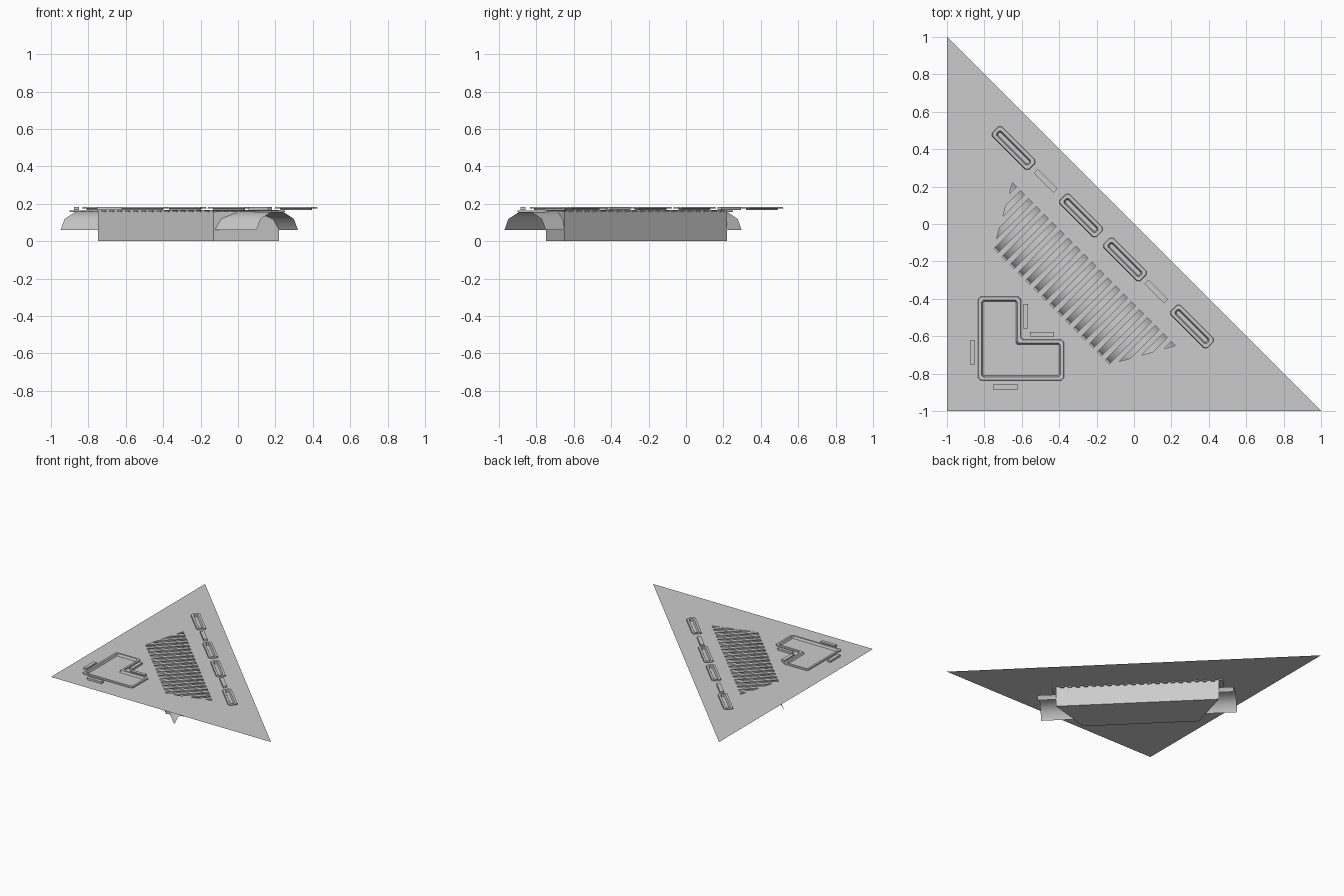
import bpy, bmesh, math
from mathutils import Vector

if "Cube" in bpy.data.objects:
    bpy.data.objects.remove(bpy.data.objects["Cube"])

PLATE_Z = 0.166
R = math.sqrt(0.5)


def diag(u, v):
    """Diagonal axes: u runs along the long edge, v points out across it."""
    return ((u + v) * R, (v - u) * R)


def make(name, bm, smooth=False):
    me = bpy.data.meshes.new(name)
    bm.to_mesh(me)
    bm.free()
    for p in me.polygons:
        p.use_smooth = smooth
    ob = bpy.data.objects.new(name, me)
    bpy.context.collection.objects.link(ob)
    return ob


def loft(bm, loops, closed=True):
    """Skin quads between successive loops of 3D points."""
    rows = [[bm.verts.new(p) for p in lp] for lp in loops]
    n = len(rows[0])
    for a, b in zip(rows, rows[1:]):
        for i in range(n if closed else n - 1):
            j = (i + 1) % n
            bm.faces.new((a[i], a[j], b[j], b[i]))
    return rows


def prism(bm, pts, z0, z1, top=True):
    rows = loft(bm, [[(x, y, z) for x, y in pts] for z in (z0, z1)])
    bm.faces.new(rows[0][::-1])
    if top:
        bm.faces.new(rows[1])


def inset(pts, d):
    """Offset a counter-clockwise outline inwards with mitred corners."""
    out = []
    for i, p in enumerate(pts):
        p = Vector(p)
        e0 = (p - Vector(pts[i - 1])).normalized()
        e1 = (Vector(pts[(i + 1) % len(pts)]) - p).normalized()
        n0, n1 = Vector((-e0.y, e0.x)), Vector((-e1.y, e1.x))
        out.append(p + (n0 + n1) * d / (1 + n0.dot(n1)))
    return out


def chamfer(pts, c):
    out = []
    for i, p in enumerate(pts):
        p = Vector(p)
        for q in (pts[i - 1], pts[(i + 1) % len(pts)]):
            out.append(p + (Vector(q) - p).normalized() * c)
    return out


def rim(name, pts):
    """Raised frame: flat lip with a steep inner wall down to the plate."""
    bm = bmesh.new()
    loops = []
    for d, z, c in ((0, 0.175, 0.014), (0.003, 0.184, 0.012),
                    (0.019, 0.184, 0.01), (0.026, PLATE_Z, 0.006)):
        loops.append([(p.x, p.y, z) for p in chamfer(inset(pts, d), c)])
    loft(bm, loops)
    make(name, bm)


def rect(cu, cv, lu, lv):
    return [(cu + a * lu / 2, cv + b * lv / 2) for a, b in ((-1, -1), (1, -1), (1, 1), (-1, 1))]


def bar(name, pts):
    bm = bmesh.new()
    prism(bm, pts, PLATE_Z, 0.182)
    make(name, bm)


# trapezoid opening shared by the plate and the tub
trap = [diag(u, v) for u, v in ((-0.438, -0.622), (0.438, -0.622), (0.615, -0.304), (-0.615, -0.304))]

# thin triangular plate with the opening
bm = bmesh.new()
edges = []
for loop in ([(-1, -1), (1, -1), (-1, 1)], trap):
    vs = [bm.verts.new((x, y, PLATE_Z)) for x, y in loop]
    edges += [bm.edges.new((vs[i - 1], vs[i])) for i in range(len(vs))]
bmesh.ops.triangle_fill(bm, edges=edges, use_beauty=True, normal=(0, 0, 1))
make("triangular_plate", bm)

# open tub below the plate
bm = bmesh.new()
prism(bm, trap, 0, PLATE_Z, top=False)
make("tub", bm)

# arched duct running through the tub and out of both ends
bm = bmesh.new()
arch = [(-0.46 + 0.156 * math.cos(math.pi * k / 5), 0.06 + 0.1 * math.sin(math.pi * k / 5))
        for k in range(6)]
loft(bm, [[(*diag(u, v), z) for v, z in arch] for u in (0.757, -0.725)], closed=False)
make("arched_duct", bm, smooth=True)

# grille slats across the opening
bm = bmesh.new()
for i in range(22):
    u = -0.63 + 0.06 * i
    prism(bm, [diag(*p) for p in rect(u, -0.46, 0.03, 0.34)], 0.156, 0.165)
make("grille_slats", bm)

# frames and bars along the long edge
for i, u in enumerate((-0.742, -0.232, 0.1, 0.607)):
    rim(f"edge_frame_{i}", [diag(*p) for p in rect(u, -0.168, 0.278, 0.074)])
for i, u in enumerate((-0.497, 0.339)):
    bar(f"edge_bar_{i}", [diag(*p) for p in rect(u, -0.171, 0.148, 0.03)])

# L-shaped frame and its surrounding bars
rim("corner_frame", [(-0.834, -0.837), (-0.375, -0.837), (-0.375, -0.617),
                     (-0.605, -0.617), (-0.605, -0.388), (-0.834, -0.388)])
for i, r in enumerate(((-0.864, -0.686, 0.027, 0.13), (-0.688, -0.871, 0.134, 0.027),
                       (-0.581, -0.494, 0.027, 0.13), (-0.492, -0.59, 0.13, 0.025))):
    bar(f"corner_bar_{i}", rect(*r))
